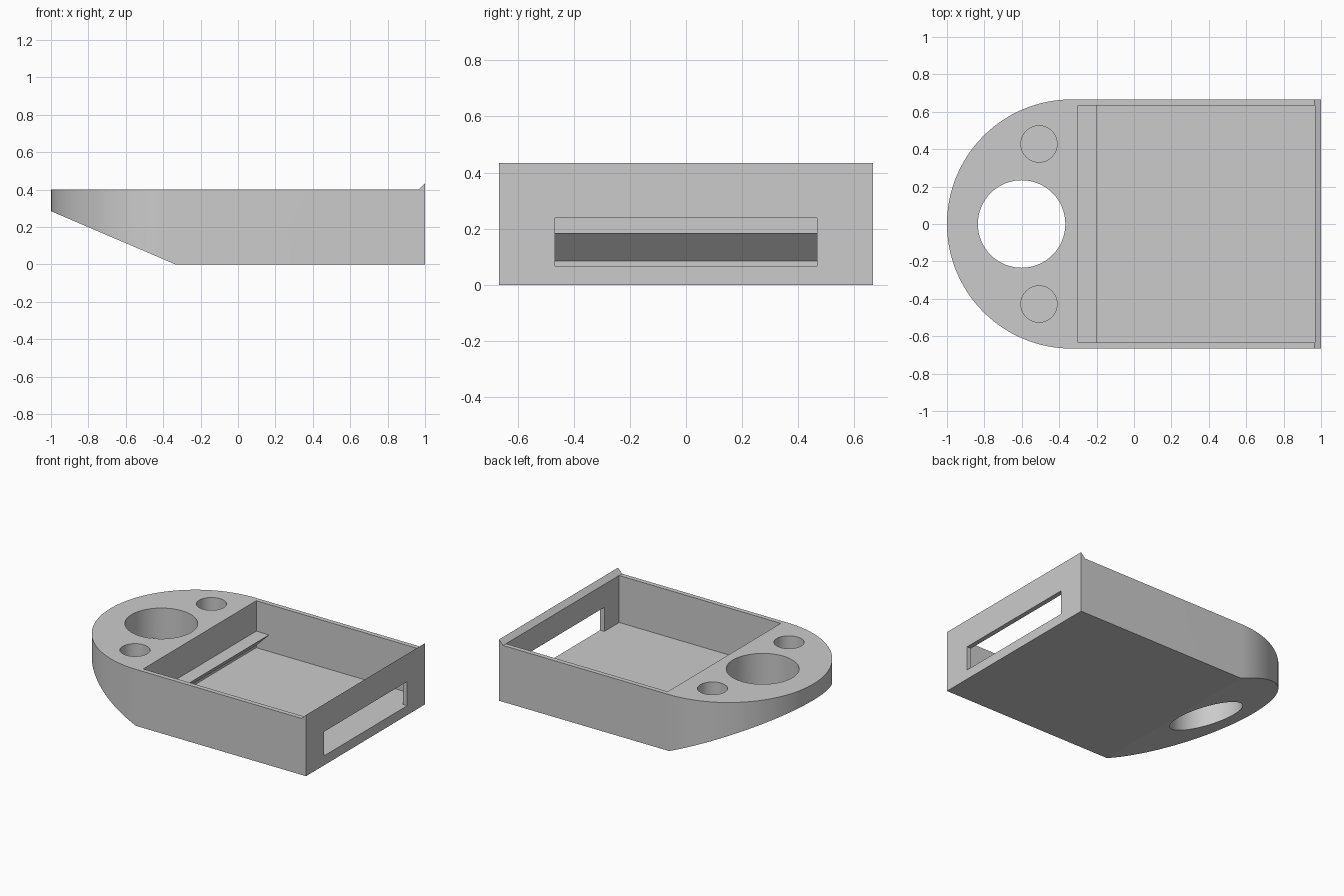
import bpy
import bmesh
from math import sin, cos, pi, radians
from mathutils import Vector

cube = bpy.data.objects.get("Cube")
if cube:
    bpy.data.objects.remove(cube, do_unlink=True)

grey = bpy.data.materials.new("plain_grey")
grey.use_nodes = True
grey.diffuse_color = (0.6, 0.6, 0.6, 1)
grey.node_tree.nodes["Principled BSDF"].inputs["Base Color"].default_value = (0.6, 0.6, 0.6, 1)

HALF_W = 0.666      # half width and nose radius
NOSE_X = -0.334     # centre of the round nose
TOP = 0.4
FLOOR = 0.067
END_WALL = 0.967    # inner face of the end wall
POCKET_X = -0.3     # inner face of the nose wall


def prism(name, points, axis, low, high):
    """Extrude a 2D outline along z (points are x, y) or y (points are x, z)."""
    bm = bmesh.new()
    if axis == "z":
        coords = [(a, b, low) for a, b in points]
        step = Vector((0, 0, high - low))
    else:
        coords = [(a, low, b) for a, b in points]
        step = Vector((0, high - low, 0))
    face = bm.faces.new([bm.verts.new(c) for c in coords])
    grown = bmesh.ops.extrude_face_region(bm, geom=[face])["geom"]
    moved = [v for v in grown if isinstance(v, bmesh.types.BMVert)]
    bmesh.ops.translate(bm, verts=moved, vec=step)
    bmesh.ops.recalc_face_normals(bm, faces=bm.faces)
    mesh = bpy.data.meshes.new(name)
    bm.to_mesh(mesh)
    bm.free()
    mesh.materials.append(grey)
    obj = bpy.data.objects.new(name, mesh)
    bpy.context.collection.objects.link(obj)
    return obj


def arc(cx, cy, r, start, end, n):
    angles = [start + (end - start) * i / n for i in range(n + 1)]
    return [(cx + r * cos(a), cy + r * sin(a)) for a in angles]


def circle(cx, cy, r, n=64):
    return arc(cx, cy, r, 0, 2 * pi, n)[:-1]


def rect(x0, x1, y0, y1):
    return [(x0, y0), (x1, y0), (x1, y1), (x0, y1)]


def combine(target, tool, operation):
    """Apply a boolean and remove the helper."""
    mod = target.modifiers.new("cut", "BOOLEAN")
    mod.operation = operation
    mod.solver = "EXACT"
    mod.object = tool
    bpy.context.view_layer.objects.active = target
    bpy.ops.object.modifier_apply(modifier=mod.name)
    bpy.data.objects.remove(tool, do_unlink=True)


# Tray body: round-nosed outline trimmed by the side profile with its end lip
outline = arc(NOSE_X, 0, HALF_W, pi / 2, 3 * pi / 2, 64)
outline += [(1.1, -HALF_W), (1.1, HALF_W)]
body = prism("tray_body", outline, "z", -0.1, 0.6)
side = [(NOSE_X, 0), (1, 0), (1, 0.434), (0.966, TOP), (-1.1, TOP), (-1.1, 0.328)]
combine(body, prism("side_profile", side, "y", -0.8, 0.8), "INTERSECT")

# Pocket whose nose wall carries a ledge with a sloping underside
pocket = [(POCKET_X, FLOOR), (END_WALL, FLOOR), (END_WALL, 0.6), (POCKET_X, 0.6),
          (POCKET_X, 0.184), (-0.2, 0.184), (POCKET_X, 0.084)]
combine(body, prism("pocket_cutter", pocket, "y", -0.633, 0.633), "DIFFERENCE")

# Window through the end wall, level with the pocket floor
combine(body, prism("window_cutter", rect(0.9, 1.1, -0.467, 0.467), "z", FLOOR, 0.238), "DIFFERENCE")

# Large through hole and two blind holes in the nose
combine(body, prism("large_hole", circle(-0.601, 0, 0.234), "z", -0.2, 0.6), "DIFFERENCE")
for y in (-0.428, 0.428):
    combine(body, prism("blind_hole", circle(-0.508, y, 0.097, 48), "z", 0.2, 0.6), "DIFFERENCE")

# Smooth the curved walls, keep the edges crisp
bpy.ops.object.select_all(action="DESELECT")
body.select_set(True)
bpy.context.view_layer.objects.active = body
bpy.ops.object.shade_smooth_by_angle(angle=radians(18))
